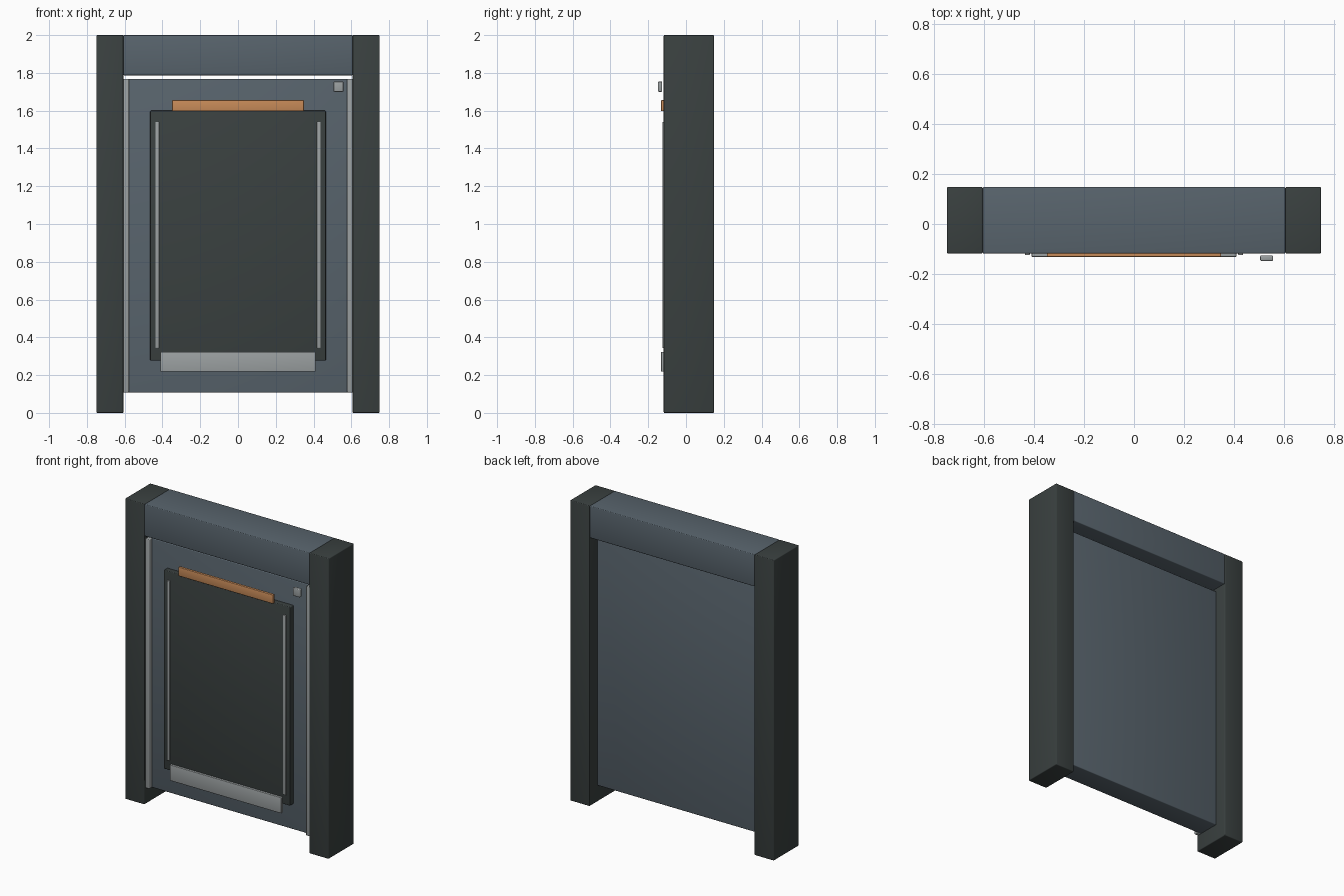
import bpy, bmesh, math

if "Cube" in bpy.data.objects:
    bpy.data.objects.remove(bpy.data.objects["Cube"])


def mat(name, c):
    m = bpy.data.materials.new(name)
    m.diffuse_color = (*c, 1)
    m.use_nodes = True
    m.node_tree.nodes["Principled BSDF"].inputs["Base Color"].default_value = m.diffuse_color
    return m


DARK = mat("charcoal", (0.042, 0.052, 0.051))
SLATE = mat("slate_blue", (0.098, 0.127, 0.152))
METAL = mat("light_metal", (0.33, 0.355, 0.36))
COPPER = mat("copper", (0.58, 0.26, 0.10))


def box(name, x, y, z, m, bevel=0.005):
    bm = bmesh.new()
    bmesh.ops.create_cube(bm, size=1)
    for v in bm.verts:
        for i, (a, b) in enumerate((x, y, z)):
            v.co[i] = a + (b - a) * (v.co[i] + 0.5)
    bmesh.ops.bevel(bm, geom=bm.edges[:], offset=bevel, segments=3, profile=0.5, affect='EDGES')
    me = bpy.data.meshes.new(name)
    bm.to_mesh(me)
    bm.free()
    me.materials.append(m)
    me.shade_smooth()
    me.set_sharp_from_angle(angle=math.radians(40))
    o = bpy.data.objects.new(name, me)
    bpy.context.collection.objects.link(o)
    return o


def pair(name, x, y, z, m, bevel=0.005):
    box(name + "_right", x, y, z, m, bevel)
    box(name + "_left", (-x[1], -x[0]), y, z, m, bevel)


# frame
pair("post", (0.607, 0.75), (-0.118, 0.148), (0, 2), DARK)
box("header", (-0.607, 0.607), (-0.118, 0.148), (1.787, 2), SLATE)

# door leaf and its edge strips
box("door", (-0.607, 0.607), (-0.082, 0.067), (0.108, 1.768), SLATE)
pair("edge_strip", (0.577, 0.607), (-0.11, -0.075), (0.108, 1.768), METAL)

# raised centre panel with trims
box("centre_panel", (-0.465, 0.465), (-0.117, -0.075), (0.277, 1.6), DARK)
pair("panel_trim", (0.418, 0.438), (-0.125, -0.112), (0.343, 1.54), METAL, 0.003)
box("kick_plate", (-0.411, 0.411), (-0.132, -0.114), (0.218, 0.323), METAL, 0.003)
box("top_bar", (-0.349, 0.349), (-0.132, -0.114), (1.597, 1.656), COPPER, 0.003)

# small sensor button
box("button", (0.506, 0.558), (-0.148, -0.126), (1.7, 1.754), METAL)
